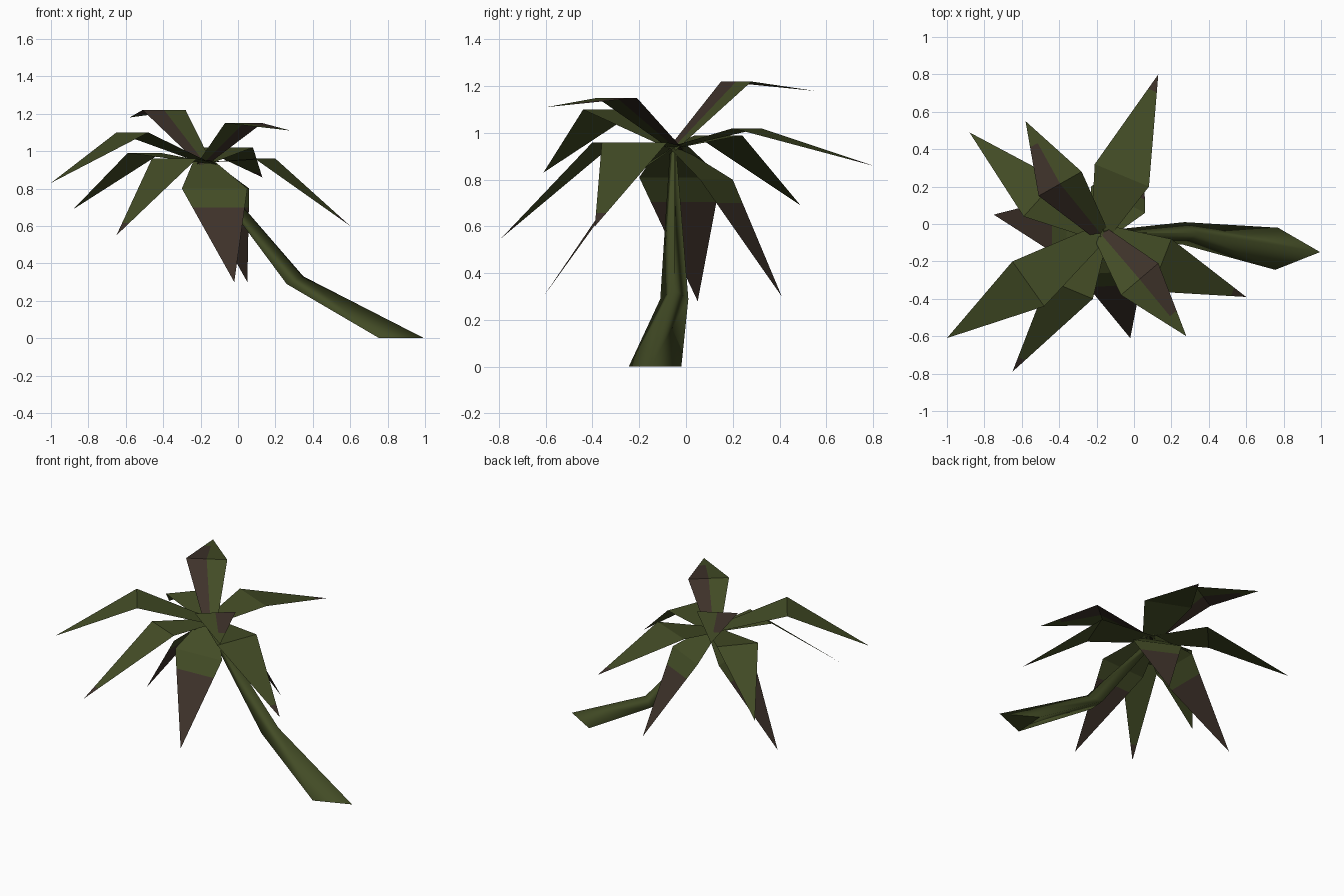
import bpy
import bmesh
from mathutils import Vector

cube = bpy.data.objects.get("Cube")
if cube:
    bpy.data.objects.remove(cube, do_unlink=True)


def make_material(name, color):
    mat = bpy.data.materials.new(name)
    mat.use_nodes = True
    mat.diffuse_color = color
    bsdf = mat.node_tree.nodes["Principled BSDF"]
    bsdf.inputs["Base Color"].default_value = color
    bsdf.inputs["Roughness"].default_value = 0.9
    return mat


GREEN = make_material("leaf_green", (0.056, 0.072, 0.019, 1))
BROWN = make_material("dead_leaf_brown", (0.048, 0.032, 0.023, 1))
CROWN = Vector((-0.18, -0.05, 0.94))


def add_object(name, bm, materials):
    mesh = bpy.data.meshes.new(name)
    bm.to_mesh(mesh)
    bm.free()
    for mat in materials:
        mesh.materials.append(mat)
    obj = bpy.data.objects.new(name, mesh)
    bpy.context.collection.objects.link(obj)
    return obj


# Outer length (from bend to tip) at which each kind of frond changes colour
SPLIT = {"dead": 0.2, "tip": 0.84, "streak": 0.65, "green": 0.5}


def is_brown(kind, row, column):
    """Dead fronds and tips brown beyond the split, streaks along one half."""
    if kind == "streak":
        return row < 2 and column == 0
    return kind in ("dead", "tip") and row == 2


def make_frond(name, kind, tip, side_a, side_b, bend_z):
    """A flat kite bent across its widest line, narrow at the crown."""
    tip = Vector(tip)
    a = Vector((*side_a, bend_z))
    b = Vector((*side_b, bend_z))
    half = (b - a) / 2
    middle = (a + b) / 2
    root = CROWN - (middle - CROWN).normalized() * 0.02
    split = SPLIT[kind]
    stations = [(root, 0.3), (middle, 1), (middle.lerp(tip, split), 1 - split)]

    bm = bmesh.new()
    rows = [[bm.verts.new(center + half * width * side) for side in (-1, 0, 1)]
            for center, width in stations]
    point = bm.verts.new(tip)
    for r in range(3):
        for c in range(2):
            corners = [rows[r][c], rows[r][c + 1]]
            corners += [rows[r + 1][c + 1], rows[r + 1][c]] if r < 2 else [point]
            face = bm.faces.new(corners)
            face.material_index = int(is_brown(kind, r, c))
            face.normal_update()
            if face.normal.z < 0:
                face.normal_flip()
    return add_object(name, bm, [GREEN, BROWN])


# Fronds: kind, tip, both ends of the bend line, bend height
fronds = {
    "back": ("tip", (0.13, 0.80, 0.86), (-0.21, 0.32), (0.08, 0.20), 1.02),
    "upright_back": ("streak", (-0.58, 0.55, 1.18), (-0.51, 0.15), (-0.28, 0.28), 1.22),
    "back_right": ("green", (-0.88, 0.49, 0.69), (-0.59, 0.04), (-0.41, 0.24), 0.99),
    "hanging_right": ("dead", (-0.75, 0.05, 0.28), (-0.36, -0.2), (-0.36, 0.15), 0.81),
    "front_right": ("green", (-1, -0.61, 0.83), (-0.65, -0.2), (-0.48, -0.44), 1.1),
    "front": ("tip", (-0.65, -0.79, 0.55), (-0.46, -0.3), (-0.22, -0.40), 0.96),
    "hanging_front": ("dead", (-0.02, -0.61, 0.3), (-0.3, -0.27), (0.05, -0.25), 0.8),
    "upright_front": ("streak", (0.28, -0.6, 1.11), (0.13, -0.21), (-0.07, -0.38), 1.15),
    "left": ("tip", (0.6, -0.39, 0.6), (0.2, -0.08), (0.09, -0.36), 0.96),
    "hanging_back": ("dead", (0.05, 0.41, 0.3), (-0.23, 0.2), (0.06, 0.06), 0.8),
}
for label, spec in fronds.items():
    make_frond("frond_" + label, *spec)

# Leaning three-sided trunk, tapering into the crown
rings = [
    [(0.755, -0.245, 0), (0.995, -0.15, 0), (0.77, -0.02, 0)],
    [(0.26, -0.11, 0.29), (0.35, -0.05, 0.33), (0.27, 0.01, 0.29)],
    [(-0.2, -0.07, 0.91), (-0.17, -0.05, 0.93), (-0.2, -0.04, 0.91)],
]
bm = bmesh.new()
loops = [[bm.verts.new(p) for p in ring] for ring in rings]
for low, high in zip(loops, loops[1:]):
    for i in range(3):
        j = (i + 1) % 3
        bm.faces.new((low[i], low[j], high[j], high[i]))
base_cap = bm.faces.new(loops[0])
top_cap = bm.faces.new(loops[-1])
bmesh.ops.recalc_face_normals(bm, faces=bm.faces)
for face in bm.faces:
    face.smooth = face not in (base_cap, top_cap)
for edge in list(base_cap.edges) + list(top_cap.edges):
    edge.smooth = False
add_object("trunk", bm, [GREEN])
